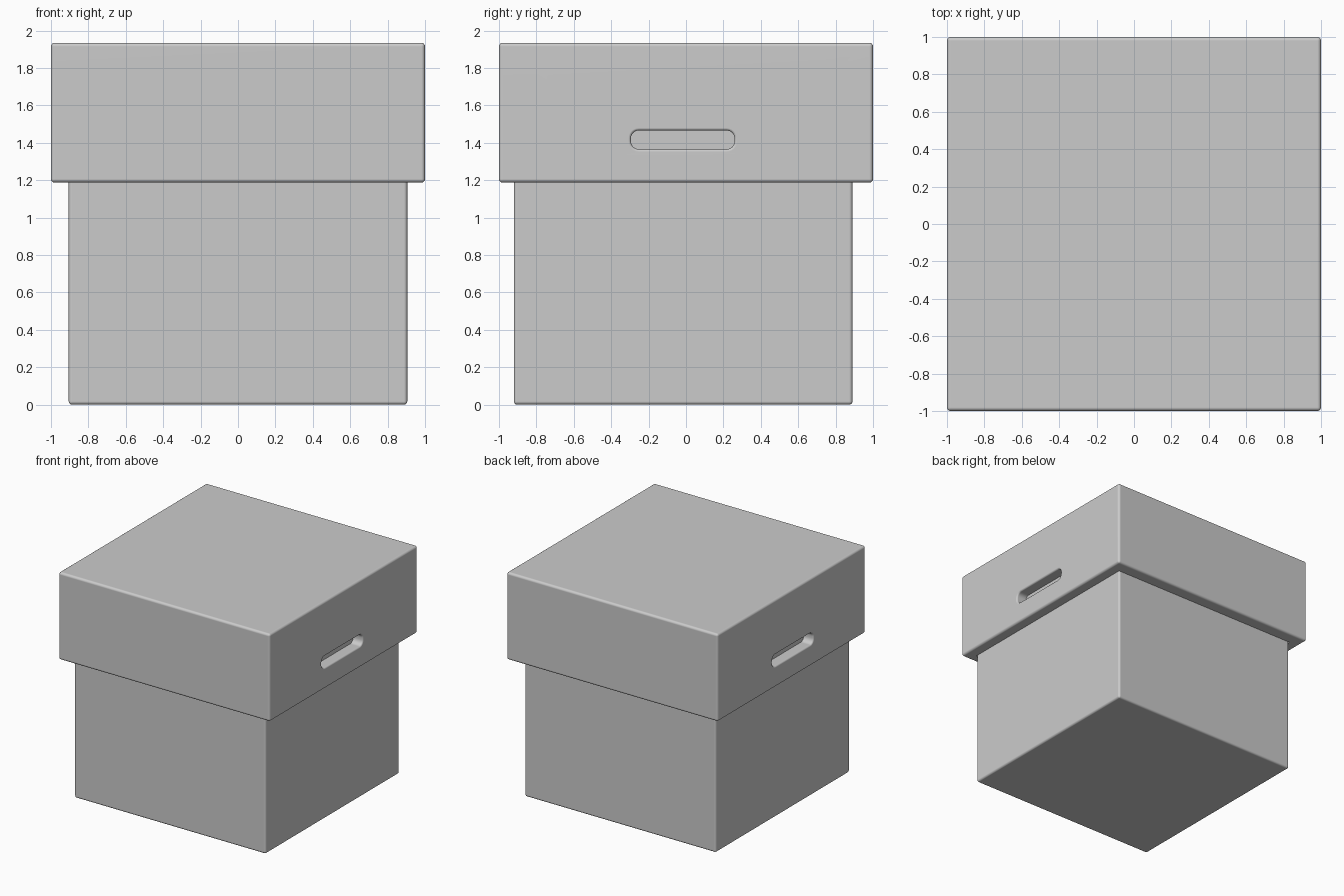
import bpy, bmesh, math

if "Cube" in bpy.data.objects:
    bpy.data.objects.remove(bpy.data.objects["Cube"])


def link(name, bm):
    bmesh.ops.recalc_face_normals(bm, faces=bm.faces)
    mesh = bpy.data.meshes.new(name)
    bm.to_mesh(mesh)
    bm.free()
    obj = bpy.data.objects.new(name, mesh)
    bpy.context.collection.objects.link(obj)
    return obj


def box(name, lo, hi, bevel=0.0):
    bm = bmesh.new()
    bmesh.ops.create_cube(bm, size=1)
    for v in bm.verts:
        v.co = [(a + b) / 2 + c * (b - a) for a, b, c in zip(lo, hi, v.co)]
    if bevel:
        bmesh.ops.bevel(bm, geom=bm.edges[:], offset=bevel, segments=4,
                        profile=0.5, affect='EDGES')
    return link(name, bm)


def slot_cutter(name, side):
    """Rounded slot along y that flares at the outer face to soften the rim."""
    cy, cz, half_y, half_z, r, soft = -0.0175, 1.416, 0.277, 0.05, 0.042, 0.014
    sections = [(0.87, 0.0)]
    for i in range(5):
        a = math.pi / 2 * i / 4
        sections.append((1 - soft + soft * math.sin(a), soft * (1 - math.cos(a))))
    sections.append((1.05, soft))
    bm = bmesh.new()
    rings = []
    for x, grow in sections:
        ring = []
        for q, (sy, sz) in enumerate([(1, 1), (-1, 1), (-1, -1), (1, -1)]):
            for k in range(7):
                a = math.pi / 2 * (q + k / 6)
                ring.append(bm.verts.new((
                    side * x,
                    cy + sy * (half_y - r) + (r + grow) * math.cos(a),
                    cz + sz * (half_z - r) + (r + grow) * math.sin(a))))
        rings.append(ring)
    n = len(rings[0])
    for a, b in zip(rings, rings[1:]):
        for i in range(n):
            j = (i + 1) % n
            bm.faces.new((a[i], a[j], b[j], b[i]))
    bm.faces.new(rings[0])
    bm.faces.new(rings[-1])
    return link(name, bm)


def cut(obj, cutter):
    cutter.hide_render = True
    mod = obj.modifiers.new("cut", 'BOOLEAN')
    mod.operation = 'DIFFERENCE'
    mod.solver = 'EXACT'
    mod.object = cutter
    bpy.context.view_layer.objects.active = obj
    bpy.ops.object.modifier_apply(modifier=mod.name)
    bpy.data.objects.remove(cutter)


# Lower box, set slightly towards the front inside the lid
body = box("box_body", (-0.905, -0.92, 0), (0.905, 0.89, 1.85), 0.018)

# Hollow lid with a hand slot on the left and right sides
lid = box("box_lid", (-1, -1, 1.187), (1, 1, 1.935), 0.02)
cut(lid, box("lid_cavity", (-0.908, -0.923, 1.0), (0.908, 0.893, 1.855)))
for side in (1, -1):
    cut(lid, slot_cutter("hand_slot", side))

# Smooth rounded edges, flat panels
for obj in (body, lid):
    bpy.ops.object.select_all(action='DESELECT')
    obj.select_set(True)
    bpy.context.view_layer.objects.active = obj
    bpy.ops.object.shade_smooth_by_angle(angle=math.radians(35))
    mod = obj.modifiers.new("flat_panels", 'WEIGHTED_NORMAL')
    mod.keep_sharp = True
